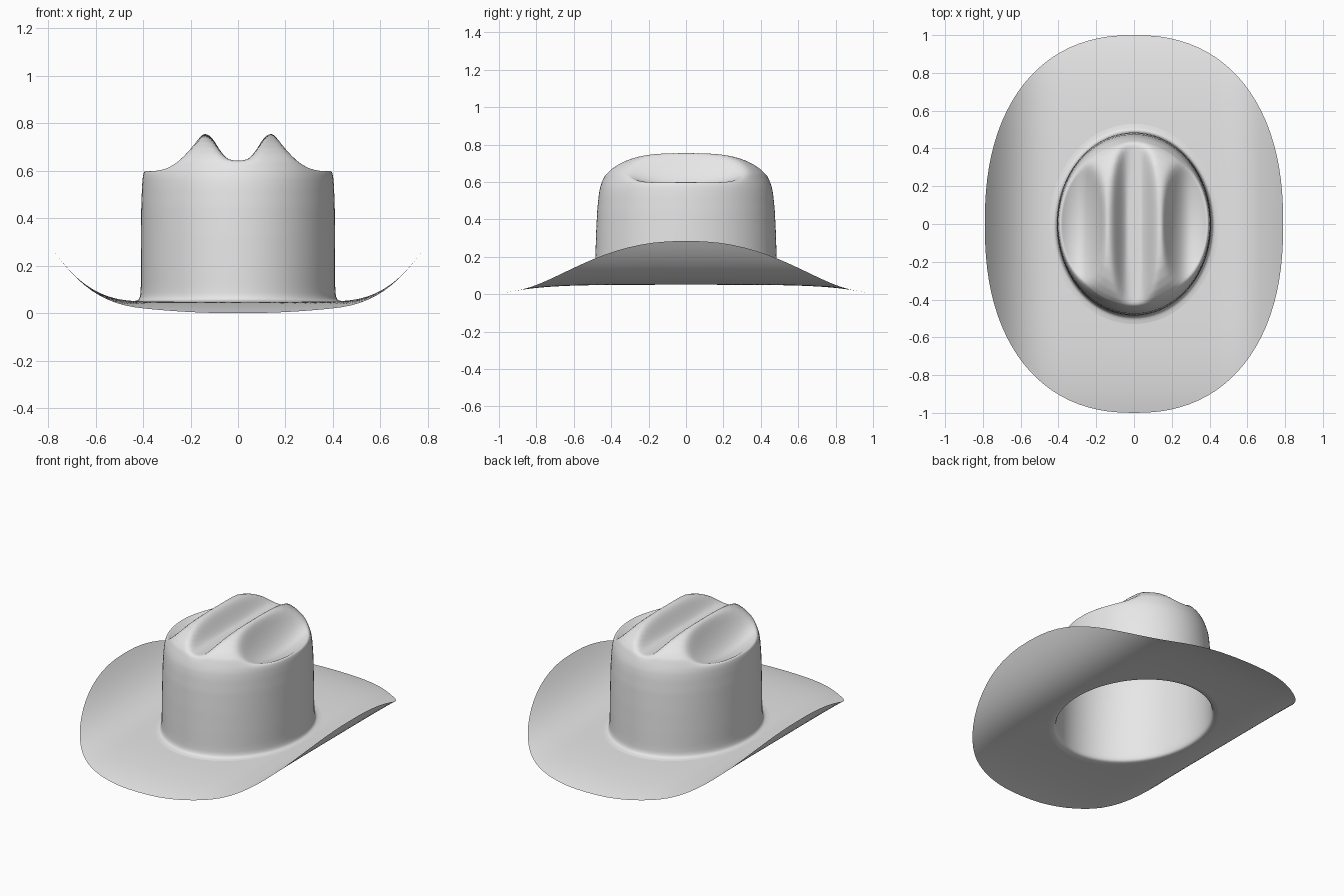
import bpy, bmesh, math

if "Cube" in bpy.data.objects:
    bpy.data.objects.remove(bpy.data.objects["Cube"])

SEG = 96
felt = bpy.data.materials.new("grey_felt")
felt.diffuse_color = (0.8, 0.8, 0.8, 1)
felt.use_nodes = True
felt.node_tree.nodes["Principled BSDF"].inputs["Base Color"].default_value = felt.diffuse_color


def brim_height(x, y):
    """Sides curl up, front and back dip down."""
    curl = 0.235 * (max(0, abs(x) - 0.38) / 0.41) ** 2.7
    return 0.05 + curl - 0.05 * abs(y) ** 5


def smooth_min(a, b, k=0.03):
    h = max(k - abs(a - b), 0) / k
    return min(a, b) - h * h * k / 4


def crease(x, y, z):
    """Press the centre groove and the two side dents into the dome."""
    ax = abs(x)
    t = min(1, max(0, (ax - 0.03) / 0.115))
    groove = 0.642 + 0.125 * t * t * (3 - 2 * t)
    dx = ax - 0.30
    dent = 0.57 + (8.7 if dx < 0 else 4.0) * dx * dx + 0.56 * y * y
    return smooth_min(smooth_min(z, groove), dent)


def superellipse(a, b, n, j):
    t = 2 * math.pi * j / SEG
    c, s = math.cos(t), math.sin(t)
    return (a * math.copysign(abs(c) ** (2 / n), c),
            b * math.copysign(abs(s) ** (2 / n), s))


def loft(name, rings, apex=None, relax=0):
    """Skin rings listed from outside to inside, optionally closed at an apex."""
    bm = bmesh.new()
    rows = [[bm.verts.new(p) for p in ring] for ring in rings]
    for a, b in zip(rows, rows[1:]):
        for j in range(SEG):
            k = (j + 1) % SEG
            bm.faces.new((a[j], a[k], b[k], b[j]))
    if apex:
        tip = bm.verts.new(apex)
        for j in range(SEG):
            bm.faces.new((rows[-1][j], rows[-1][(j + 1) % SEG], tip))
    for _ in range(relax):
        inner = [v for v in bm.verts if not v.is_boundary]
        bmesh.ops.smooth_vert(bm, verts=inner, factor=0.5,
                              use_axis_x=True, use_axis_y=True, use_axis_z=True)
    me = bpy.data.meshes.new(name)
    bm.to_mesh(me)
    bm.free()
    me.materials.append(felt)
    me.shade_smooth()
    ob = bpy.data.objects.new(name, me)
    bpy.context.collection.objects.link(ob)
    return ob


# Brim: blends from the head opening to the wide outer outline
BASE = (0.45, 0.53)
brim = []
STEPS = 24
for i in range(STEPS + 1):
    t = 1 - i / STEPS
    ring = []
    for j in range(SEG):
        x0, y0 = superellipse(*BASE, 2, j)
        x1, y1 = superellipse(0.79, 1.0, 2.3, j)
        x, y = x0 + (x1 - x0) * t, y0 + (y1 - y0) * t
        ring.append((x, y, brim_height(x, y)))
    brim.append(ring)
loft("brim", brim)

# Crown: profile of half width, half depth, height from the brim up to the top
profile = [(0.43, 0.51, 0.051), (0.418, 0.496, 0.057), (0.412, 0.489, 0.075),
           (0.41, 0.487, 0.11), (0.41, 0.485, 0.2), (0.409, 0.481, 0.33),
           (0.408, 0.475, 0.45), (0.405, 0.467, 0.53), (0.402, 0.460, 0.57),
           (0.396, 0.450, 0.60), (0.378, 0.432, 0.645), (0.352, 0.410, 0.672),
           (0.322, 0.38, 0.697), (0.285, 0.34, 0.720), (0.243, 0.29, 0.739),
           (0.20, 0.24, 0.751), (0.15, 0.18, 0.759), (0.005, 0.006, 0.762)]
fine = []
for p, q in zip(profile, profile[1:]):
    n = max(2, math.ceil(math.dist(p, q) / 0.014))
    fine += [[a + (b - a) * i / n for a, b in zip(p, q)] for i in range(n)]
fine.append(profile[-1])

crown = [[(x, y, brim_height(x, y)) for x, y in
          (superellipse(*BASE, 2, j) for j in range(SEG))]]
for a, b, z in fine:
    ring = []
    for j in range(SEG):
        x, y = superellipse(a, b, 2, j)
        ring.append((x, y, crease(x, y, z) if z > 0.54 else z))
    crown.append(ring)
loft("crown", crown, apex=(0, 0, crease(0, 0, 0.762)), relax=2)
